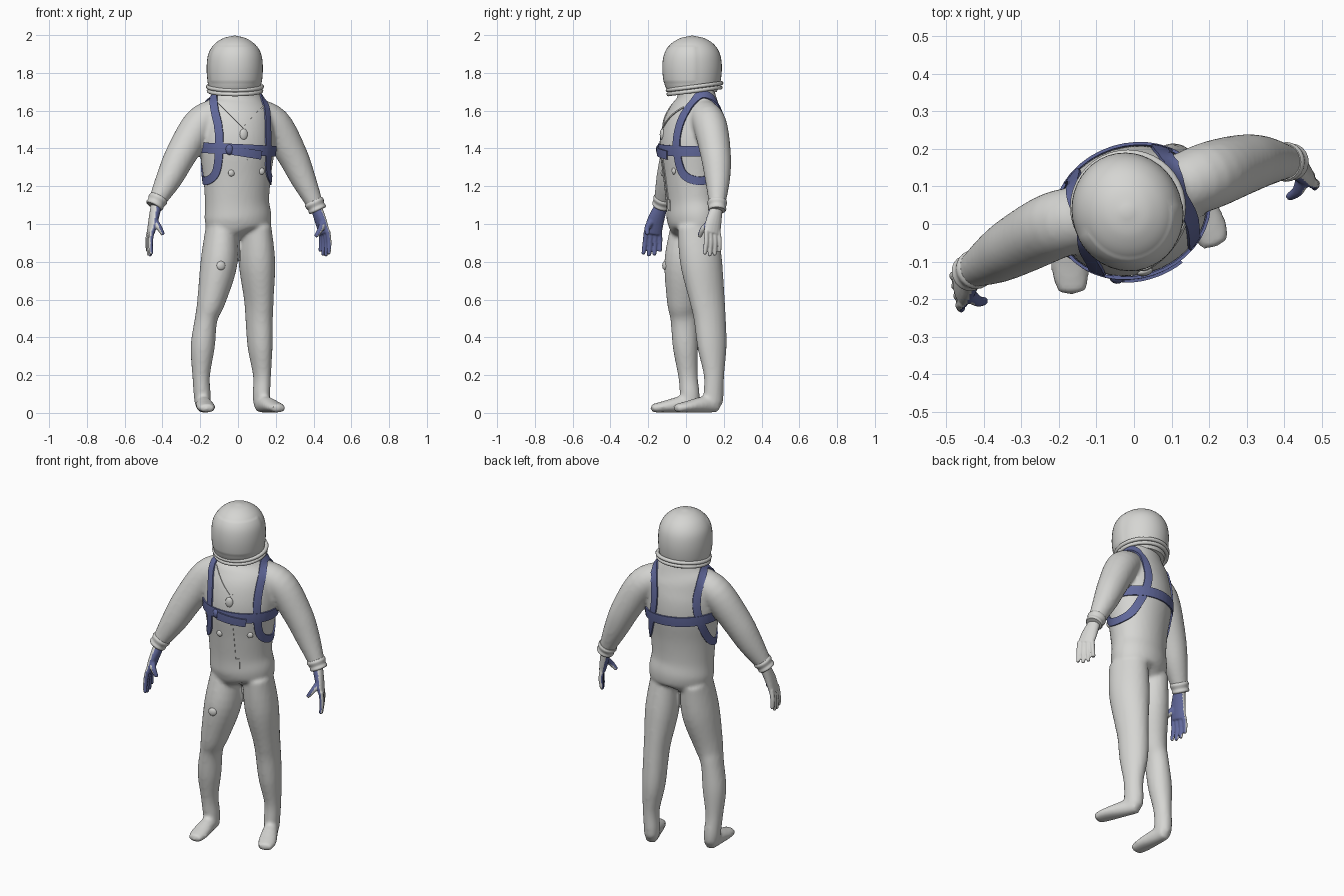
import bpy, bmesh, math
from mathutils import Vector
from mathutils.bvhtree import BVHTree

if "Cube" in bpy.data.objects:
    bpy.data.objects.remove(bpy.data.objects["Cube"])


def material(name, rgb):
    m = bpy.data.materials.new(name)
    m.use_nodes = True
    m.diffuse_color = (*rgb, 1)
    m.node_tree.nodes["Principled BSDF"].inputs["Base Color"].default_value = (*rgb, 1)
    return m


GREY = material("suit_grey", (0.67, 0.67, 0.65))
BLUE = material("harness_blue", (0.12, 0.14, 0.33))

# The body is turned about z: LEFT and FRONT are its own axes
YAW = math.radians(18)
LEFT = Vector((math.cos(YAW), math.sin(YAW), 0))
FRONT = Vector((math.sin(YAW), -math.cos(YAW), 0))
CENTRE = Vector((-0.005, 0.038, 0))
made = []


def spline(rows, steps=5, closed=False):
    """Catmull-Rom through rows of any length."""
    n, out = len(rows), []
    for i in range(n if closed else n - 1):
        idx = [(i + k) % n if closed else min(max(i + k, 0), n - 1) for k in (-1, 0, 1, 2)]
        a, b, c, d = (rows[j] for j in idx)
        for s in range(steps):
            t = s / steps
            out.append([0.5 * (2 * q + (r - p) * t + (2 * p - 5 * q + 4 * r - w) * t * t
                               + (3 * q - p - 3 * r + w) * t ** 3)
                        for p, q, r, w in zip(a, b, c, d)])
    return out if closed else out + [list(rows[-1])]


def tube(bm, rows, ref, sides=24, round_ends=0.5):
    """Sweep an ellipse along rows of (x, y, z, half width along ref, other half width)."""
    rows = spline(rows)
    pts = [Vector(r[:3]) for r in rows]
    rings, tips = [], []
    for i, r in enumerate(rows):
        t = (pts[min(i + 1, len(pts) - 1)] - pts[max(i - 1, 0)]).normalized()
        u = (ref - t * ref.dot(t)).normalized()
        v = t.cross(u)
        rings.append([bm.verts.new(pts[i] + u * r[3] * math.cos(a) + v * r[4] * math.sin(a))
                      for a in (math.tau * k / sides for k in range(sides))])
        if i in (0, len(rows) - 1):
            tips.append(bm.verts.new(pts[i] + t * r[4] * round_ends * (1 if i else -1)))
    for k in range(sides):
        j = (k + 1) % sides
        for a, b in zip(rings, rings[1:]):
            bm.faces.new((a[k], a[j], b[j], b[k]))
        bm.faces.new((tips[0], rings[0][j], rings[0][k]))
        bm.faces.new((tips[1], rings[-1][k], rings[-1][j]))


def finish(name, bm, mat):
    bmesh.ops.recalc_face_normals(bm, faces=bm.faces)
    me = bpy.data.meshes.new(name)
    bm.to_mesh(me)
    bm.free()
    ob = bpy.data.objects.new(name, me)
    bpy.context.collection.objects.link(ob)
    me.materials.append(mat)
    made.append(ob)
    return ob


def bake(ob, mat):
    """Turn the modifiers into plain faces of one colour."""
    dg = bpy.context.evaluated_depsgraph_get()
    me = bpy.data.meshes.new_from_object(ob.evaluated_get(dg))
    ob.modifiers.clear()
    ob.data = me
    me.materials.clear()
    me.materials.append(mat)


def fuse(ob, voxel, smooth):
    """Merge overlapping tubes into one skin."""
    rm = ob.modifiers.new("Fuse", 'REMESH')
    rm.mode, rm.voxel_size = 'VOXEL', voxel
    sm = ob.modifiers.new("Soften", 'SMOOTH')
    sm.factor, sm.iterations = 0.5, smooth
    bake(ob, GREY)


# Suit body: torso, arms, legs and feet
bm = bmesh.new()
tube(bm, [(0.01, 0.045, 0.94, .06, .06), (0, .042, .97, .16, .12), (0, .042, 1.03, .18, .14),
          (-.005, .035, 1.12, .173, .138), (-.005, .032, 1.25, .182, .15), (-.005, .034, 1.4, .202, .17),
          (-.005, .042, 1.52, .197, .16), (-.01, .052, 1.61, .18, .13),
          (-.01, .055, 1.67, .14, .10), (-.015, .045, 1.74, .09, .09)], LEFT, 40)
bmesh.ops.recalc_face_normals(bm, faces=bm.faces)
torso_bvh = BVHTree.FromBMesh(bm)
arms = [[(.08, .08, 1.59, .08), (.19, .125, 1.53, .09), (.285, .157, 1.37, .081),
         (.345, .167, 1.24, .067), (.41, .165, 1.10, .043)],
        [(-.10, .02, 1.59, .08), (-.2, 0, 1.53, .09), (-.3, -.05, 1.37, .083),
         (-.365, -.088, 1.24, .07), (-.43, -.125, 1.12, .045)]]
for arm in arms:
    tube(bm, [(*p, p[3]) for p in arm], FRONT)
legs = [[(.09, .06, .99, .08, .11), (.1, .08, .8, .093, .115), (.11, .112, .6, .074, .097),
         (.112, .126, .5, .069, .088), (.117, .138, .35, .063, .08), (.127, .148, .2, .046, .056),
         (.124, .146, .1, .044, .055), (.124, .145, .05, .042, .052)],
        [(-.09, .03, .99, .08, .11), (-.1, .005, .8, .098, .12), (-.14, -.015, .6, .076, .088),
         (-.168, -.01, .5, .06, .073), (-.187, -.003, .35, .064, .067), (-.195, .01, .2, .047, .052),
         (-.19, .02, .1, .045, .052), (-.187, .02, .05, .042, .05)]]
feet = [[(.115, .165), (.145, .10), (.192, .005), (.216, -.052)],
        [(-.187, .045), (-.182, -.02), (-.17, -.12), (-.163, -.178)]]
for leg, foot in zip(legs, feet):
    heel, toe = Vector((*foot[0], 0)), Vector((*foot[-1], 0))
    across = (toe - heel).cross(Vector((0, 0, 1))).normalized()
    tube(bm, leg, across)
    shape = [(.04, .035, .038), (.045, .042, .044), (.032, .05, .03), (.024, .04, .022)]
    tube(bm, [(*p, *s) for p, s in zip(foot, shape)], across)
body = finish("suit_body", bm, GREY)
fuse(body, 0.011, 4)
bm = bmesh.new()
bm.from_mesh(body.data)
body_bvh = BVHTree.FromBMesh(bm)
bm.free()


# Gloves with blue palms
def hand(name, wrist, mid, knuckle, tip, row, thumb, palm, limit):
    wrist, mid, knuckle, tip, row, thumb, palm = (
        Vector(v) for v in (wrist, mid, knuckle, tip, row, thumb, palm))
    row.normalize()
    palm.normalize()
    bm = bmesh.new()
    tube(bm, [(*wrist, .032, .03), (*mid, .046, .025), (*knuckle, .048, .019)], row, 16)
    for k, drop in zip((-1.5, -.5, .5, 1.5), (.024, .004, 0, .01)):
        a = knuckle + row * k * .024 + Vector((0, 0, .015))
        b = tip + row * k * .03 + Vector((0, 0, drop))
        c = (a + b) / 2 - palm * .006
        tube(bm, [(*a, .0135, .0135), (*c, .013, .013), (*b, .0105, .0105)], row, 10)
    base = mid + row * .02
    bend = (base + thumb) / 2 + row * .012
    tube(bm, [(*base, .02, .018), (*bend, .016, .016), (*thumb, .011, .011)], row, 10)
    ob = finish(name, bm, GREY)
    fuse(ob, 0.005, 2)
    ob.data.materials.append(BLUE)
    for f in ob.data.polygons:
        f.material_index = int(f.normal.dot(palm) > limit)


hand("left_glove", (.41, .165, 1.10), (.44, .146, 1.01), (.457, .138, .95), (.458, .138, .832),
     (.5, -.87, 0), (.412, .072, .935), (-.78, -.62, 0), 0.1)
hand("right_glove", (-.43, -.125, 1.11), (-.448, -.16, 1.02), (-.462, -.175, .95), (-.468, -.182, .832),
     (.2, -.98, 0), (-.397, -.205, .945), (.96, -.2, 0), 0.2)

# Flared cuffs
for name, arm in zip(("left_cuff", "right_cuff"), arms):
    end, before = Vector(arm[-1][:3]), Vector(arm[-2][:3])
    d = (end - before).normalized()
    bm = bmesh.new()
    tube(bm, [(*(end + d * s), r, r) for s, r in
              ((-.025, .049), (-.012, .053), (.008, .047), (.024, .049), (.032, .044))], FRONT, 20, 0.1)
    finish(name, bm, GREY)

# Helmet with a slightly raised visor
bm = bmesh.new()
tube(bm, [(-.018, .033, z, a, b) for z, a, b in
          ((1.70, .13, .13), (1.75, .142, .15), (1.83, .147, .158), (1.9, .138, .148),
           (1.95, .108, .117), (1.982, .063, .068), (1.994, .02, .02))], LEFT, 40, 0.2)
bmesh.ops.recalc_face_normals(bm, faces=bm.faces)
visor = [f for f in bm.faces if f.normal.dot(FRONT) > 0.1 and 1.75 < f.calc_center_median().z < 1.94]
bmesh.ops.inset_region(bm, faces=visor, thickness=0.004, depth=0.0015)
finish("helmet", bm, GREY)

# Tilted neck rings
for name, z, r in (("upper_neck_ring", 1.727, .143), ("lower_neck_ring", 1.705, .139)):
    bpy.ops.mesh.primitive_torus_add(location=(-.016, .045, z), rotation=(0.13, 0, 0), major_radius=r,
                                     minor_radius=.011, major_segments=40, minor_segments=10)
    ob = bpy.context.object
    ob.name = name
    ob.data.materials.append(GREY)
    made.append(ob)


def ribbon(name, pts, width, mat, tree, closed=False, lift=0.004):
    """Lay a flat band over the body along a path."""
    path = [tree.find_nearest(Vector(p)) for p in spline(pts, 8, closed)]
    n, bm, rows = len(path), bmesh.new(), []
    for i, (p, nor, _, _) in enumerate(path):
        nxt, prv = ((i + 2) % n, i - 2) if closed else (min(i + 2, n - 1), max(i - 2, 0))
        side = (path[nxt][0] - path[prv][0]).cross(nor).normalized()
        row = []
        for k in (-.5, -.17, .17, .5):
            q, qn, _, _ = tree.find_nearest(p + side * width * k)
            row.append(bm.verts.new(q + qn * lift))
        rows.append(row)
    for a, b in zip(rows, rows[1:] + (rows[:1] if closed else [])):
        for k in range(3):
            bm.faces.new((a[k], a[k + 1], b[k + 1], b[k]))
    ob = finish(name, bm, mat)
    sol = ob.modifiers.new("Thickness", 'SOLIDIFY')
    sol.thickness, sol.offset = 0.008, 0
    bake(ob, mat)


def local(l, f, z):
    return CENTRE + LEFT * l + FRONT * f + Vector((0, 0, z))


def on_front(x, z):
    return body_bvh.ray_cast(Vector((x, -1, z)), Vector((0, 1, 0)))[0]


# Harness: a loop round each shoulder and a chest belt; the right front sits further out
loop = [(.145, 0, 1.69), (.145, .09, 1.6), (.142, .14, 1.5), (.143, .15, 1.39), (.155, .12, 1.27),
        (.185, .03, 1.228), (.175, -.06, 1.26), (.143, -.12, 1.37), (.135, -.16, 1.5), (.142, -.11, 1.63)]
for name, s, out in (("left_shoulder_strap", 1, 0), ("right_shoulder_strap", -1, .015)):
    ribbon(name, [local(s * (l + out * (f > .05)), f, z) for l, f, z in loop], 0.044, BLUE, body_bvh, True)
ribbon("chest_belt", [local(.22 * math.cos(a), .18 * math.sin(a), 1.393 - .01 * math.cos(a))
                      for a in (math.tau * k / 16 for k in range(16))], 0.055, BLUE, torso_bvh, True, 0.006)
ribbon("belt_tail", [on_front(x, 1.39 - .17 * (x + .03)) for x in (-.03, .02, .07, .115)],
       0.045, BLUE, body_bvh, lift=0.014)

# Neck cord, zip and its pull
for name, x in (("left_cord", .15), ("right_cord", -.10)):
    ribbon(name, [on_front(x + (.03 - x) * t, 1.64 - .13 * t) for t in (0, .33, .66, 1)],
           0.009, GREY, body_bvh, lift=0.001)
ribbon("zip", [on_front(.045, z) for z in (1.34, 1.25, 1.16, 1.08)], 0.012, GREY, body_bvh, lift=0)
ribbon("zip_pull", [on_front(.058, z) for z in (1.13, 1.10, 1.07)], 0.025, GREY, body_bvh, lift=0)

# Studs, tag, buckle and thigh knob
for name, x, z, size in (("cord_tag", .03, 1.475, (.022, .012, .03)),
                         ("left_valve", .125, 1.28, (.018, .01, .018)),
                         ("right_valve", -.035, 1.27, (.018, .01, .018)),
                         ("belt_buckle", -.045, 1.395, (.022, .022, .03)),
                         ("thigh_knob", -.09, .78, (.024, .012, .024))):
    bpy.ops.mesh.primitive_uv_sphere_add(segments=16, ring_count=8, radius=1, location=on_front(x, z),
                                         rotation=(0, 0, YAW))
    ob = bpy.context.object
    ob.name, ob.scale = name, size
    ob.data.materials.append(BLUE if "buckle" in name else GREY)
    made.append(ob)

bpy.ops.object.select_all(action='DESELECT')
for ob in made:
    ob.select_set(True)
bpy.context.view_layer.objects.active = body
bpy.ops.object.shade_smooth_by_angle(angle=math.radians(40))
